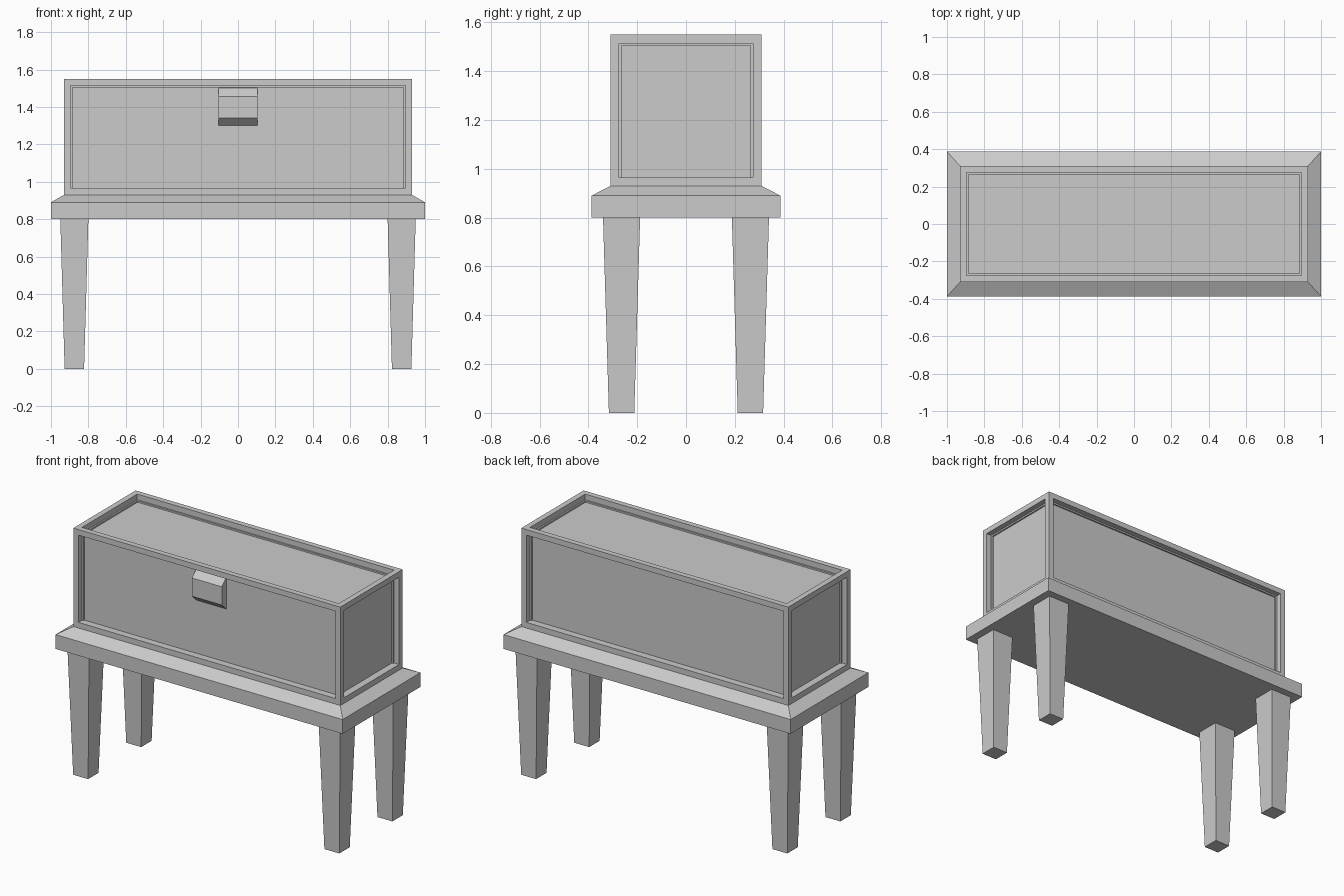
import bpy, bmesh

if "Cube" in bpy.data.objects:
    bpy.data.objects.remove(bpy.data.objects["Cube"])


def finish(bm, name):
    bmesh.ops.recalc_face_normals(bm, faces=bm.faces)
    mesh = bpy.data.meshes.new(name)
    bm.to_mesh(mesh)
    bm.free()
    obj = bpy.data.objects.new(name, mesh)
    bpy.context.collection.objects.link(obj)
    return obj


def loft(name, rings):
    """Solid through rectangles given as (cx, cy, half_x, half_y, z)."""
    bm = bmesh.new()
    loops = [[bm.verts.new((cx + sx * hx, cy + sy * hy, z))
              for sx, sy in ((-1, -1), (1, -1), (1, 1), (-1, 1))]
             for cx, cy, hx, hy, z in rings]
    for a, b in zip(loops, loops[1:]):
        for i in range(4):
            j = (i + 1) % 4
            bm.faces.new((a[i], a[j], b[j], b[i]))
    bm.faces.new(loops[0][::-1])
    bm.faces.new(loops[-1])
    return finish(bm, name)


# Table top with sloped upper edge
loft("table_top", [(0, 0, 1, 0.387, 0.80), (0, 0, 1, 0.387, 0.89),
                   (0, 0, 0.93, 0.31, 0.93)])

# Tapered legs
for side, sx in (("left", -1), ("right", 1)):
    for end, sy in (("front", -1), ("back", 1)):
        cx, cy = sx * 0.875, sy * 0.264
        loft(f"{end}_{side}_leg", [(cx, cy, 0.052, 0.052, 0),
                                   (cx, cy, 0.075, 0.076, 0.80)])

# Chest with recessed panels on the sides and lid
DEPTH = 0.045
chest = loft("chest", [(0, 0, 0.93, 0.31, 0.93), (0, 0, 0.93, 0.31, 1.55)])
bm = bmesh.new()
bm.from_mesh(chest.data)
panels = [f for f in bm.faces if f.normal.z > -0.5]
bmesh.ops.inset_individual(bm, faces=panels, thickness=0.05)
for f in panels:
    # straight step inwards: zero-width inset, then push the panel back
    bmesh.ops.inset_individual(bm, faces=[f], thickness=0.0)
    bmesh.ops.translate(bm, verts=f.verts, vec=-f.normal * DEPTH)
bm.to_mesh(chest.data)
bm.free()

# Latch: chamfered profile extruded along x
bm = bmesh.new()
profile = [(-0.31 + DEPTH, 1.50), (-0.31, 1.457), (-0.31, 1.342), (-0.31 + DEPTH, 1.30)]
face = bm.faces.new([bm.verts.new((-0.104, y, z)) for y, z in profile])
ext = bmesh.ops.extrude_face_region(bm, geom=[face], use_keep_orig=True)
bmesh.ops.translate(bm, vec=(0.208, 0, 0),
                    verts=[v for v in ext["geom"] if isinstance(v, bmesh.types.BMVert)])
finish(bm, "latch")
